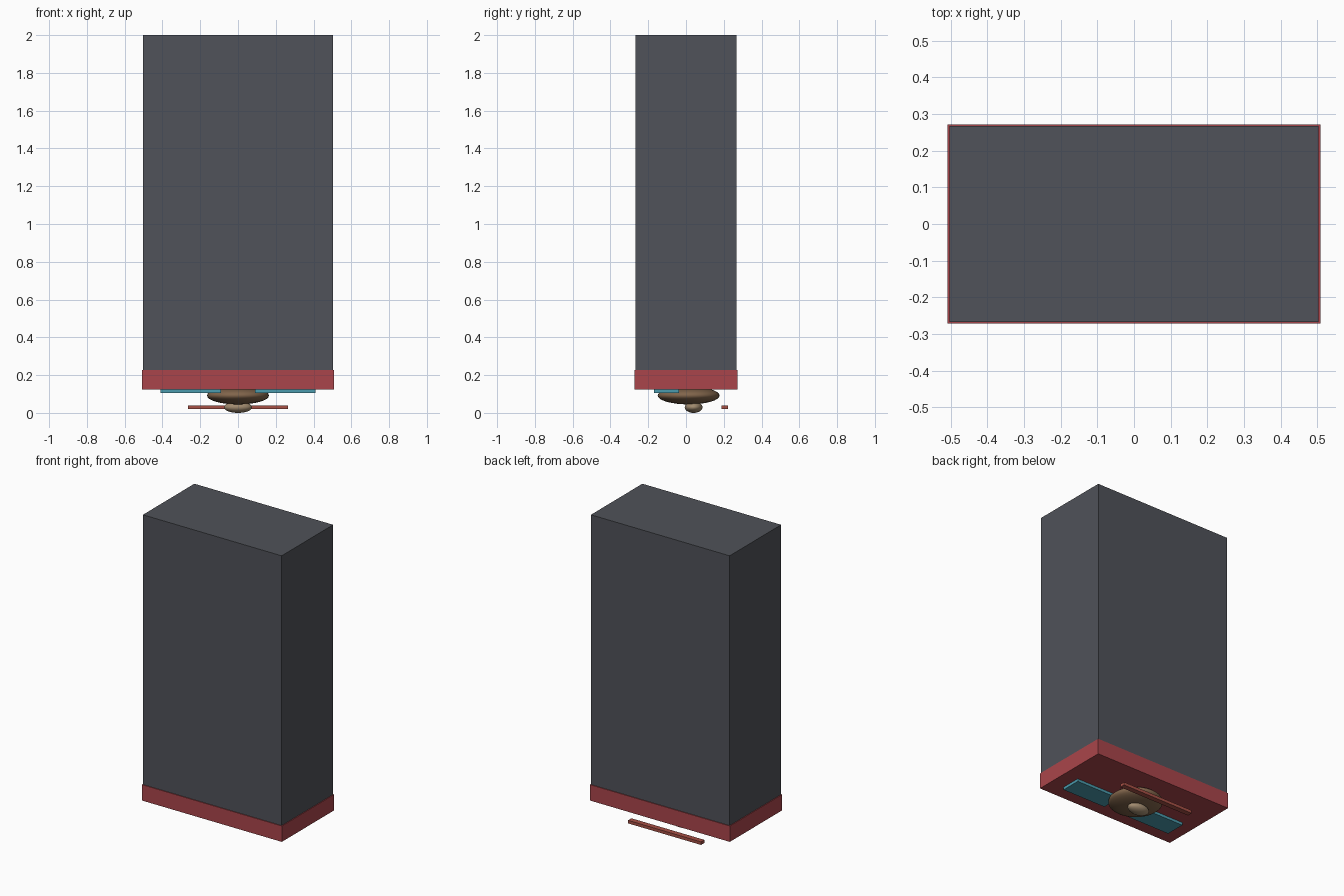
import bpy

if "Cube" in bpy.data.objects:
    bpy.data.objects.remove(bpy.data.objects["Cube"])


def paint(obj, name, color):
    mat = bpy.data.materials.get(name) or bpy.data.materials.new(name)
    mat.diffuse_color = (*color, 1)
    mat.use_nodes = True
    mat.node_tree.nodes["Principled BSDF"].inputs["Base Color"].default_value = mat.diffuse_color
    obj.data.materials.append(mat)


def box(name, lo, hi, mat, color):
    center = [(a + b) / 2 for a, b in zip(lo, hi)]
    bpy.ops.mesh.primitive_cube_add(size=1, location=center)
    obj = bpy.context.object
    obj.name = name
    obj.scale = [b - a for a, b in zip(lo, hi)]
    bpy.ops.object.transform_apply(location=False, rotation=False, scale=True)
    paint(obj, mat, color)


def ellipsoid(name, center, radii, mat, color):
    bpy.ops.mesh.primitive_uv_sphere_add(segments=32, ring_count=16, radius=1, location=center)
    obj = bpy.context.object
    obj.name = name
    obj.scale = radii
    bpy.ops.object.transform_apply(location=False, rotation=False, scale=True)
    bpy.ops.object.shade_smooth()
    paint(obj, mat, color)


RED = (0.40, 0.06, 0.07)

# Tall block and the red slab under it
box("body", (-0.504, -0.267, 0.228), (0.504, 0.267, 2.0), "dark_grey", (0.08, 0.085, 0.10))
box("base_slab", (-0.509, -0.272, 0.124), (0.509, 0.272, 0.228), "red", RED)

# Pair of thin panels on the underside
for side, name in ((-1, "left_panel"), (1, "right_panel")):
    xs = sorted((side * 0.09, side * 0.41))
    box(name, (xs[0], -0.17, 0.106), (xs[1], -0.037, 0.124), "teal", (0.07, 0.33, 0.42))

# Flattened dome with a small knob
ellipsoid("dome", (0, 0.014, 0.092), (0.164, 0.164, 0.047), "brown", (0.22, 0.13, 0.07))
ellipsoid("knob", (0, 0.04, 0.03), (0.074, 0.047, 0.03), "tan", (0.36, 0.26, 0.16))

# Thin detached bar
box("bar", (-0.265, 0.188, 0.02), (0.265, 0.223, 0.04), "brick", (0.38, 0.08, 0.06))
